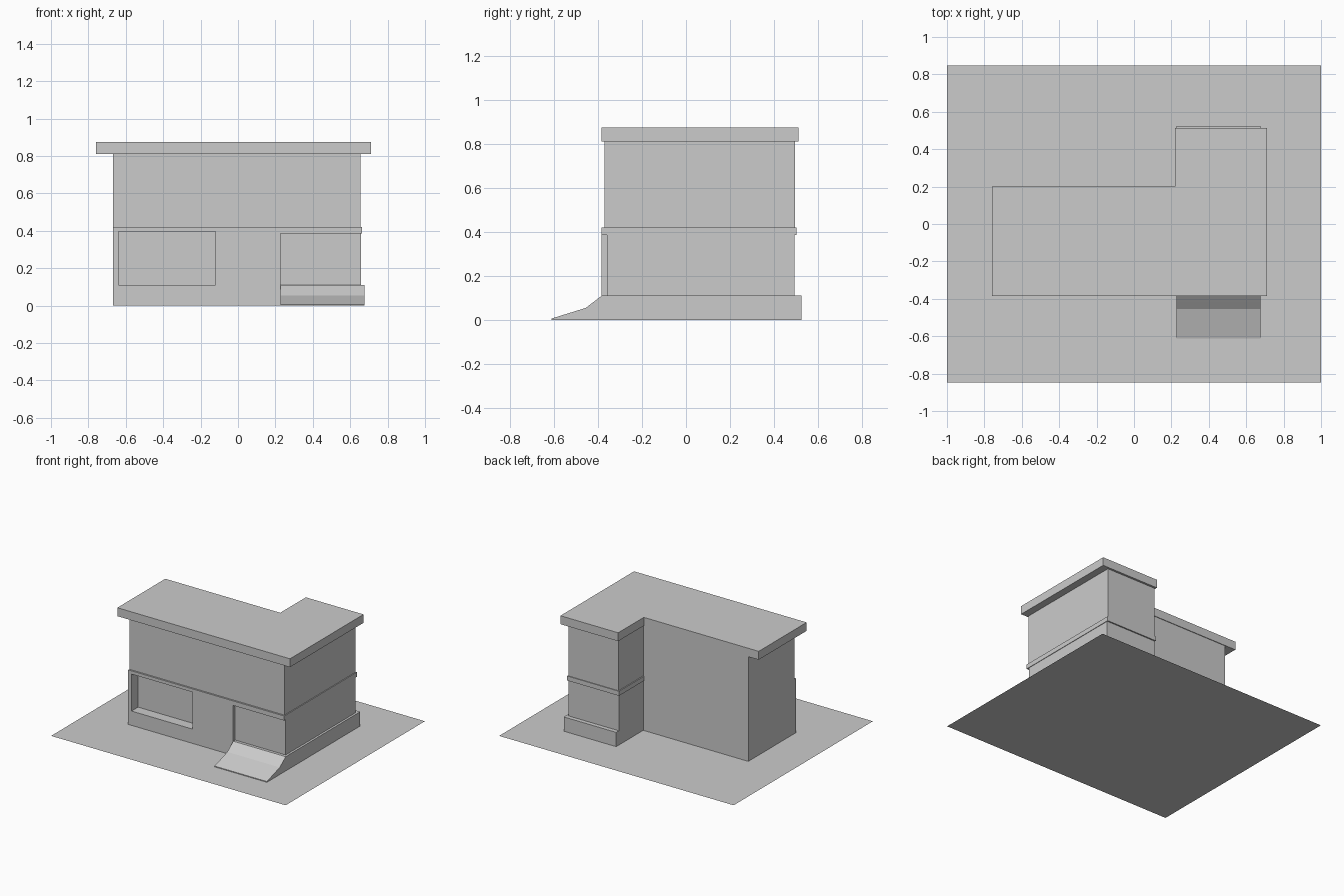
import bpy, bmesh
from mathutils import Vector

if "Cube" in bpy.data.objects:
    bpy.data.objects.remove(bpy.data.objects["Cube"])


def prism(name, points, vec):
    """Closed solid: a flat outline of 3D points swept along vec."""
    bm = bmesh.new()
    face = bm.faces.new([bm.verts.new(p) for p in points])
    ext = bmesh.ops.extrude_face_region(bm, geom=[face], use_keep_orig=True)
    bmesh.ops.translate(bm, vec=Vector(vec),
                        verts=[g for g in ext["geom"] if isinstance(g, bmesh.types.BMVert)])
    bmesh.ops.recalc_face_normals(bm, faces=bm.faces)
    mesh = bpy.data.meshes.new(name)
    bm.to_mesh(mesh)
    bm.free()
    obj = bpy.data.objects.new(name, mesh)
    bpy.context.collection.objects.link(obj)
    return obj


def box(name, x0, x1, y0, y1, z0, z1):
    return prism(name, [(x0, y0, z0), (x1, y0, z0), (x1, y1, z0), (x0, y1, z0)], (0, 0, z1 - z0))


def ell(name, x0, x1, y0, y1, z0, z1, xi, yi):
    """L-shaped slab with its inner corner at (xi, yi)."""
    pts = [(x0, y0), (x1, y0), (x1, y1), (xi, y1), (xi, yi), (x0, yi)]
    return prism(name, [(x, y, z0) for x, y in pts], (0, 0, z1 - z0))


# Flat plot of land
bpy.ops.mesh.primitive_plane_add(size=2)
plot = bpy.context.object
plot.name = "plot"
for v in plot.data.vertices:
    v.co.y *= 0.848

# Ground floor of the main block, with a recessed display window
main = box("main_ground_floor", -0.668, 0.226, -0.383, 0.195, 0, 0.42)
cutter = box("window_cutter", -0.64, -0.12, -0.5, -0.303, 0.11, 0.395)
cutter.hide_render = True
mod = main.modifiers.new("window", 'BOOLEAN')
mod.operation = 'DIFFERENCE'
mod.solver = 'EXACT'
mod.object = cutter
bpy.context.view_layer.objects.active = main
bpy.ops.object.modifier_apply(modifier=mod.name)
bpy.data.objects.remove(cutter)

# Wing plinth whose front slopes down as a ramp
profile = [(-0.612, 0.0), (-0.612, 0.006), (-0.535, 0.03), (-0.455, 0.055), (-0.42, 0.082),
           (-0.383, 0.11), (0.525, 0.11), (0.525, 0.0)]
prism("wing_plinth_ramp", [(0.228, y, z) for y, z in profile], (0.447, 0, 0))

# Wing ground floor and the band above it
box("wing_ground_floor", 0.226, 0.658, -0.36, 0.492, 0.11, 0.385)
box("wing_band", 0.22, 0.662, -0.383, 0.502, 0.385, 0.42)

# Upper floor and overhanging flat roof
ell("upper_floor", -0.668, 0.655, -0.37, 0.496, 0.42, 0.81, 0.228, 0.195)
ell("roof", -0.76, 0.712, -0.384, 0.512, 0.81, 0.875, 0.22, 0.2)
